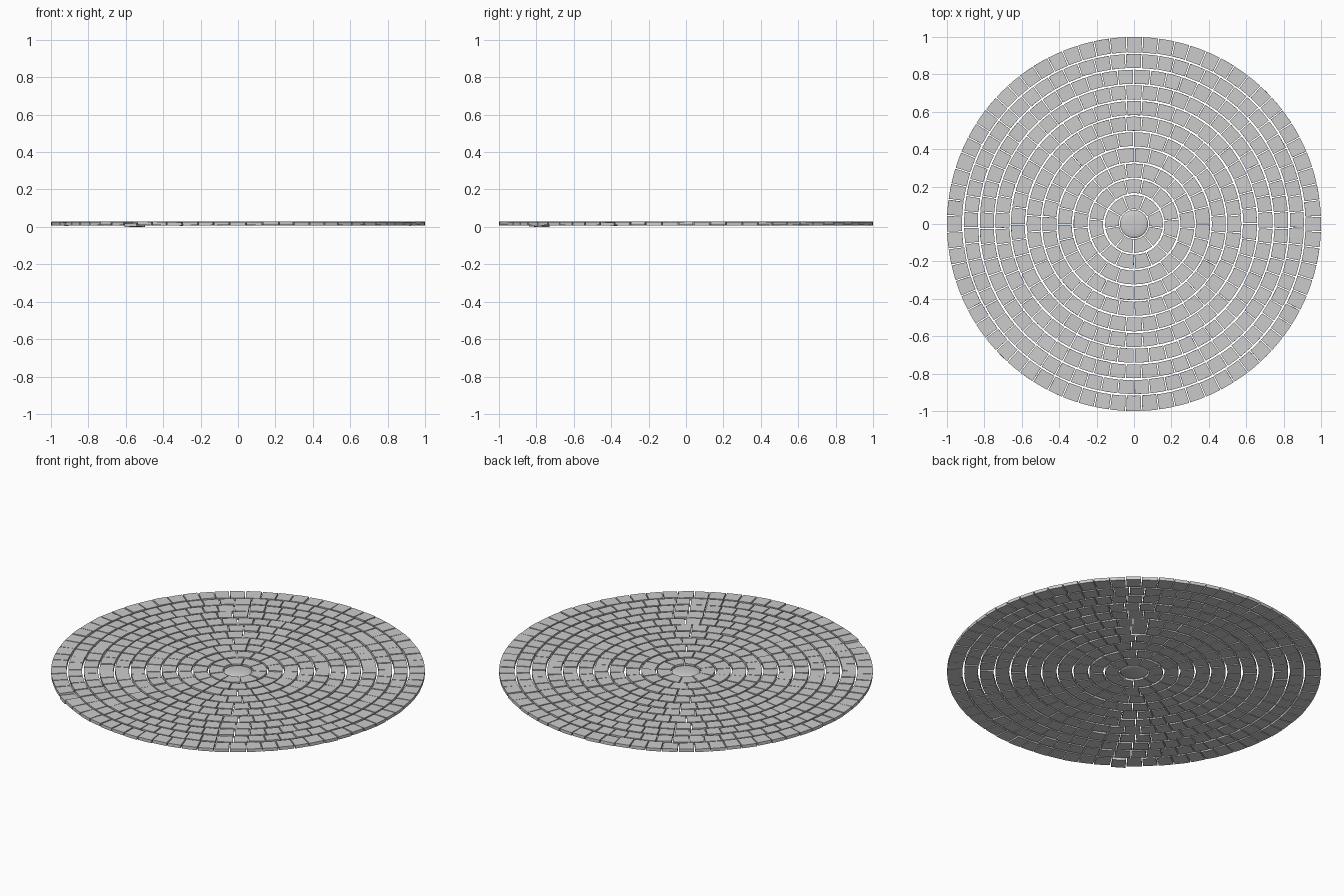
import bpy, bmesh, math, random
from mathutils import Matrix, Vector

random.seed(7)
cube = bpy.data.objects.get("Cube")
if cube:
    bpy.data.objects.remove(cube, do_unlink=True)

stone = bpy.data.materials.new("grey stone")
stone.use_nodes = True
GREY = (0.6, 0.6, 0.6, 1)
stone.diffuse_color = GREY
stone.node_tree.nodes["Principled BSDF"].inputs["Base Color"].default_value = GREY

RINGS = 11
CORE = 0.08                       # radius where the first ring starts
PITCH = (1 - CORE) / RINGS
LOW, HIGH = 0.009, 0.027          # underside and top of a level stone
SUNKEN = Vector((-0.57, -0.77))   # one stone has dropped


def finish(name, bm):
    bmesh.ops.recalc_face_normals(bm, faces=bm.faces)
    mesh = bpy.data.meshes.new(name)
    bm.to_mesh(mesh)
    bm.free()
    mesh.materials.append(stone)
    obj = bpy.data.objects.new(name, mesh)
    bpy.context.collection.objects.link(obj)
    bpy.ops.object.select_all(action='DESELECT')
    obj.select_set(True)
    bpy.context.view_layer.objects.active = obj
    bpy.ops.object.shade_smooth_by_angle(angle=math.radians(50))


def paving_stone(bm, r0, r1, a0, a1):
    """Wedge between two radii and two angles, settled slightly unevenly."""
    outline = [(r0, a0 + (a1 - a0) * t / 2) for t in range(3)]
    outline += [(r1, a1 - (a1 - a0) * t / 2) for t in range(3)]
    points = [(r * math.cos(a), r * math.sin(a)) for r, a in outline]
    bottom = [bm.verts.new((x, y, LOW)) for x, y in points]
    top = [bm.verts.new((x, y, HIGH)) for x, y in points]
    faces = [bm.faces.new(bottom[::-1]), bm.faces.new(top)]
    for i in range(6):
        j = (i + 1) % 6
        faces.append(bm.faces.new((bottom[i], bottom[j], top[j], top[i])))

    # Tilt and lift about the stone's centre
    middle, angle = (r0 + r1) / 2, (a0 + a1) / 2
    centre = Vector((middle * math.cos(angle), middle * math.sin(angle), (LOW + HIGH) / 2))
    lift = random.uniform(-0.0015, 0.0015)
    if (centre.xy - SUNKEN).length < PITCH * 0.55:
        lift = -LOW
    turn = Matrix.Rotation(random.gauss(0, 0.015), 3, 'X') @ Matrix.Rotation(random.gauss(0, 0.015), 3, 'Y')
    for v in bottom + top:
        v.co = centre + turn @ (v.co - centre) + Vector((0, 0, lift))
        v.co.z = min(max(v.co.z, 0), 0.03)

    # Round the worn edges, leaving the arc midlines flat
    edges = {e for f in faces for e in f.edges}
    sharp = [e for e in edges if e.calc_face_angle(0) > 0.6]
    bmesh.ops.bevel(bm, geom=sharp, offset=0.007, segments=2, profile=0.5,
                    affect='EDGES', clamp_overlap=True)


# Concentric rings of stones
for ring in range(RINGS):
    r0 = CORE + ring * PITCH
    r1 = r0 + PITCH - (0.008 if ring < RINGS - 1 else 0)
    middle = (r0 + r1) / 2
    count = round(math.tau * middle / 0.084)
    step = math.tau / count
    gap = 0.003 / middle
    start = math.pi / 2 + random.choice((0, 0.5)) * step
    joints = [start + (i + random.uniform(-0.04, 0.04)) * step for i in range(count)]
    joints.append(joints[0] + math.tau)
    bm = bmesh.new()
    for a0, a1 in zip(joints, joints[1:]):
        paving_stone(bm, r0 + random.uniform(0, 0.003), r1, a0 + gap, a1 - gap)
    finish(f"stone_ring_{ring + 1}", bm)

# Domed stone in the middle
bm = bmesh.new()
bmesh.ops.create_uvsphere(bm, u_segments=32, v_segments=12, radius=1)
for v in bm.verts:
    v.co = Vector((v.co.x * 0.075, v.co.y * 0.075, 0.018 + v.co.z * 0.011))
finish("centre_stone", bm)
